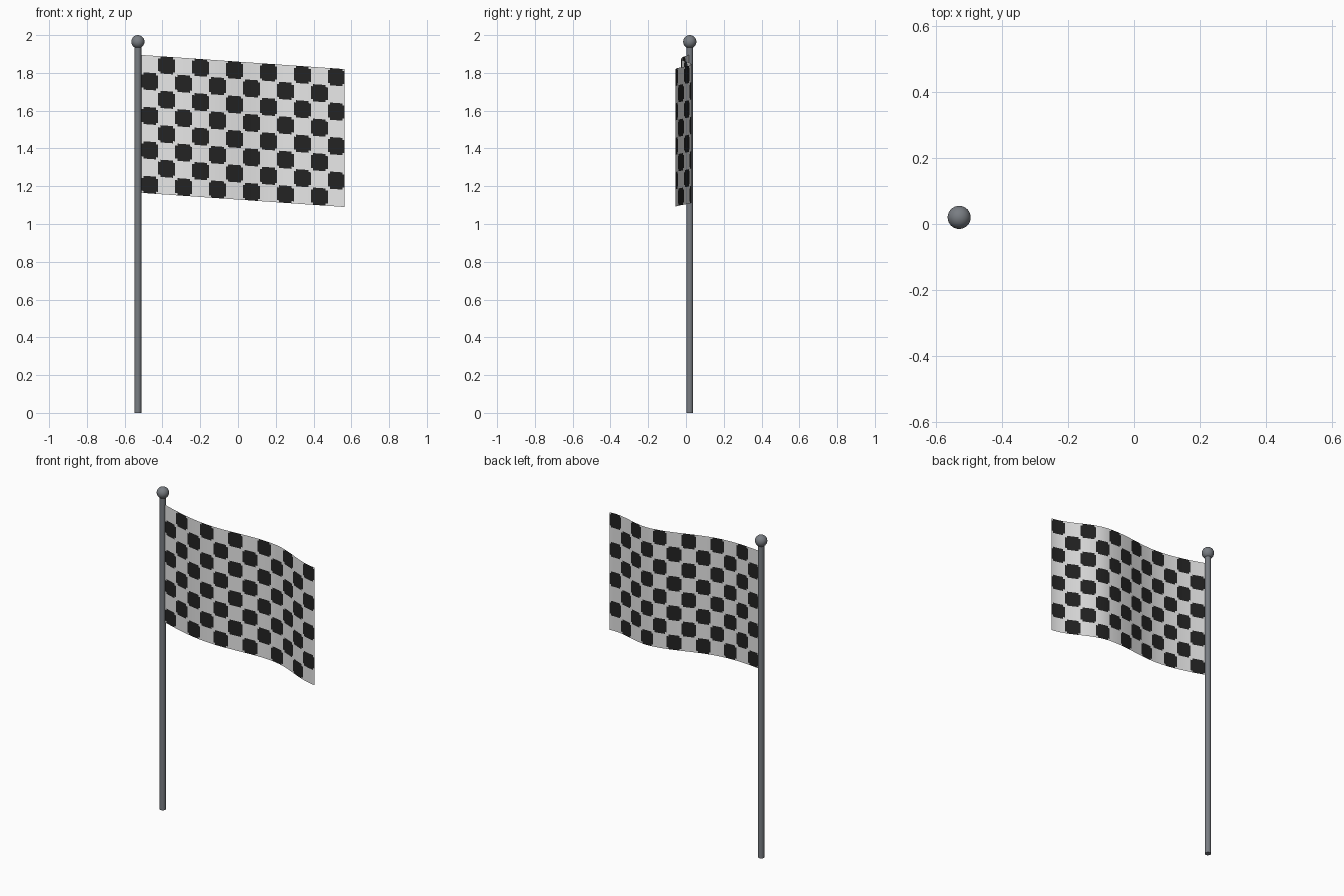
import bpy, bmesh, math

cube = bpy.data.objects.get("Cube")
if cube:
    bpy.data.objects.remove(cube, do_unlink=True)


def make_material(name, rgb):
    mat = bpy.data.materials.new(name)
    mat.use_nodes = True
    color = (*rgb, 1.0)
    mat.diffuse_color = color
    bsdf = mat.node_tree.nodes["Principled BSDF"]
    bsdf.inputs["Base Color"].default_value = color
    bsdf.inputs["Roughness"].default_value = 0.6
    return mat


white = make_material("white cloth", (0.8, 0.8, 0.8))
black = make_material("black cloth", (0.017, 0.017, 0.017))
metal = make_material("grey metal", (0.19, 0.205, 0.225))

POLE_X, POLE_Y, POLE_R = -0.53, 0.02, 0.018
BALL_R = 0.035


def finish(obj, name, mat):
    obj.name = name
    obj.data.materials.append(mat)
    bpy.ops.object.shade_smooth_by_angle(angle=math.radians(40))


# Pole and the ball on its top
pole_top = 2 - BALL_R
bpy.ops.mesh.primitive_cylinder_add(vertices=24, radius=POLE_R, depth=pole_top,
                                    location=(POLE_X, POLE_Y, pole_top / 2))
finish(bpy.context.object, "pole", metal)
bpy.ops.mesh.primitive_uv_sphere_add(segments=32, ring_count=16, radius=BALL_R,
                                     location=(POLE_X, POLE_Y, pole_top))
finish(bpy.context.object, "pole_ball", metal)

# Waving cloth: a single sheet of checks, each check made of SUB x SUB faces
COLS, ROWS, SUB = 12, 8, 8
X0, X1 = POLE_X + POLE_R, 0.565
BOTTOM, HEIGHT, SAG = 1.165, 0.73, 0.075


def ease(a, b, t):
    return a + (b - a) * (1 - math.cos(math.pi * t)) / 2


def wave(d):
    """Sideways swing of the cloth at distance d from the pole."""
    trough, crest, end = 0.31, 0.745, X1 - POLE_X
    if d < trough:
        return -0.046 * math.sin(math.pi / 2 * d / trough)
    if d < crest:
        return ease(-0.046, 0.01, (d - trough) / (crest - trough))
    return ease(0.01, -0.075, (d - crest) / (end - crest))


def is_black(i, j):
    """Alternate checks are black, with their tiny corners clipped."""
    corner = i % SUB in (0, SUB - 1) and j % SUB in (0, SUB - 1)
    return (i // SUB + j // SUB) % 2 == 0 and not corner


bm = bmesh.new()
nx, nz = COLS * SUB, ROWS * SUB
grid = []
for i in range(nx + 1):
    u = i / nx
    x = X0 + (X1 - X0) * u
    y = POLE_Y + wave(x - POLE_X)
    grid.append([bm.verts.new((x, y, BOTTOM - SAG * u + HEIGHT * j / nz))
                 for j in range(nz + 1)])
for i in range(nx):
    for j in range(nz):
        face = bm.faces.new((grid[i][j], grid[i + 1][j],
                             grid[i + 1][j + 1], grid[i][j + 1]))
        face.material_index = int(is_black(i, j))
        face.smooth = True
mesh = bpy.data.meshes.new("flag_cloth")
bm.to_mesh(mesh)
bm.free()
mesh.materials.append(white)
mesh.materials.append(black)
bpy.context.collection.objects.link(bpy.data.objects.new("flag_cloth", mesh))
